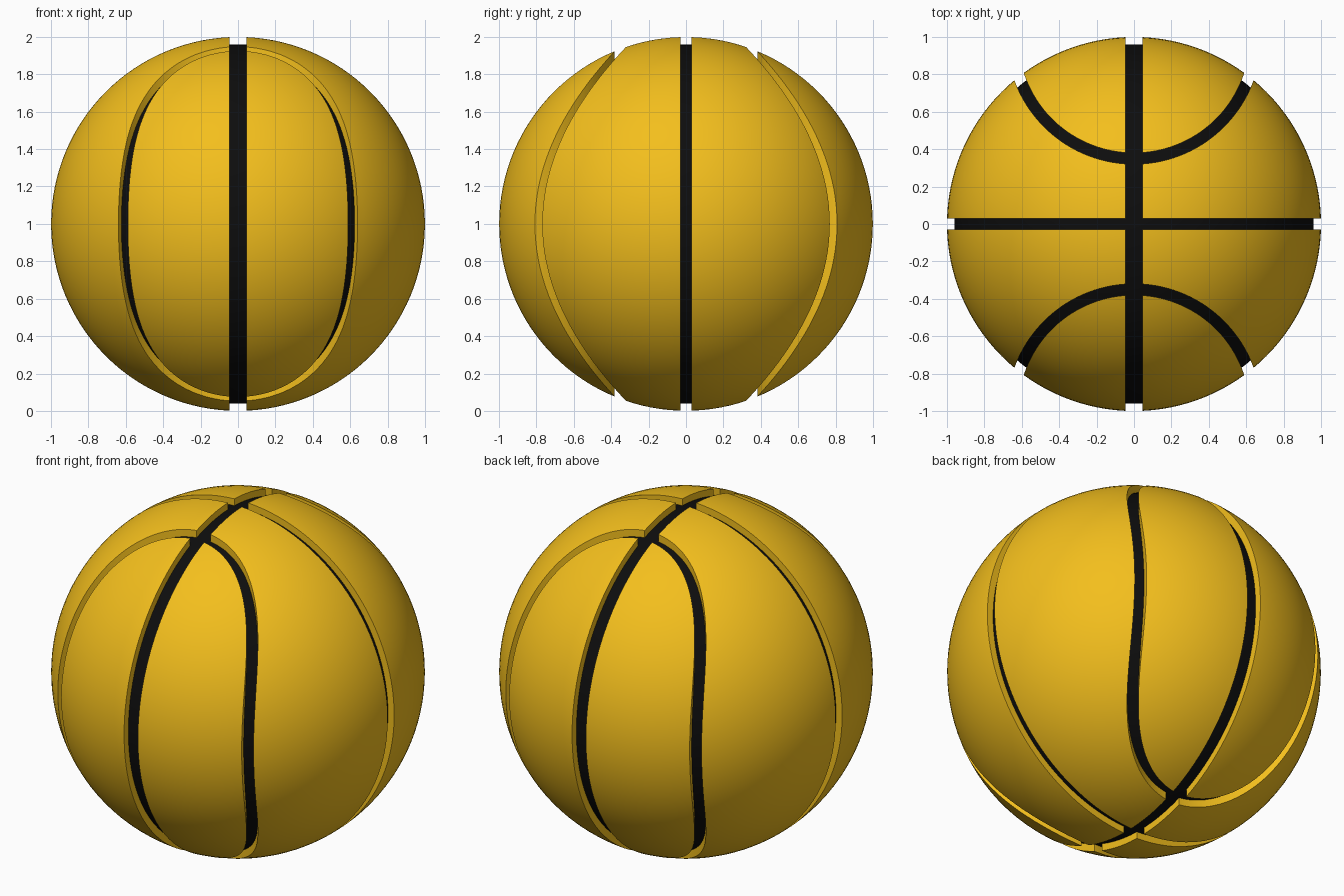
import bpy

if "Cube" in bpy.data.objects:
    bpy.data.objects.remove(bpy.data.objects["Cube"])

SEAM_R = 0.96          # radius of the groove floor
CENTRE = (0, 0, 1)


def material(name, colour):
    m = bpy.data.materials.new(name)
    m.diffuse_color = colour
    m.use_nodes = True
    m.node_tree.nodes["Principled BSDF"].inputs["Base Color"].default_value = m.diffuse_color
    return m


def sphere(name, radius):
    bpy.ops.mesh.primitive_uv_sphere_add(segments=128, ring_count=64, radius=radius, location=CENTRE)
    bpy.context.object.name = name
    return bpy.context.object


def slab(name, size):
    bpy.ops.mesh.primitive_cube_add(size=1, location=CENTRE)
    bpy.context.object.name = name
    bpy.context.object.scale = size
    return bpy.context.object


def cylinder(name, radius, y, depth):
    bpy.ops.mesh.primitive_cylinder_add(vertices=160, radius=radius, depth=depth, location=(0, y, 1))
    bpy.context.object.name = name
    return bpy.context.object


def combine(target, other, operation):
    """Apply a boolean and discard the helper."""
    other.hide_render = True
    mod = target.modifiers.new("carve", 'BOOLEAN')
    mod.operation = operation
    mod.solver = 'EXACT'
    mod.object = other
    bpy.context.view_layer.objects.active = target
    bpy.ops.object.modifier_apply(modifier=mod.name)
    bpy.data.objects.remove(other)


# Solid ball, split by the two straight seams
ball = sphere("ball", 1.0)
combine(ball, slab("long_seam_cutter", (0.09, 3, 3)), 'DIFFERENCE')
combine(ball, slab("cross_seam_cutter", (3, 0.06, 3)), 'DIFFERENCE')

# Curved seams: vertical tubes centred on the front and back
for y in (-1, 1):
    tube = cylinder("curved_seam_cutter", 0.68, y, 3)
    combine(tube, cylinder("curved_seam_core", 0.62, y, 4), 'DIFFERENCE')
    combine(ball, tube, 'DIFFERENCE')

# Inner core fills the cuts up to the groove floor
combine(ball, sphere("seam_floor", SEAM_R), 'UNION')

# Colours: leather panels and black groove floor
ball.data.materials.clear()
ball.data.materials.append(material("leather", (0.9, 0.52, 0.012, 1)))
ball.data.materials.append(material("seam_black", (0.004, 0.004, 0.004, 1)))
verts = ball.data.vertices
for face in ball.data.polygons:
    on_floor = all(verts[i].co.length < SEAM_R + 0.004 for i in face.vertices)
    face.material_index = 1 if on_floor else 0

bpy.ops.object.select_all(action='DESELECT')
ball.select_set(True)
bpy.context.view_layer.objects.active = ball
bpy.ops.object.shade_smooth_by_angle(angle=0.52)
